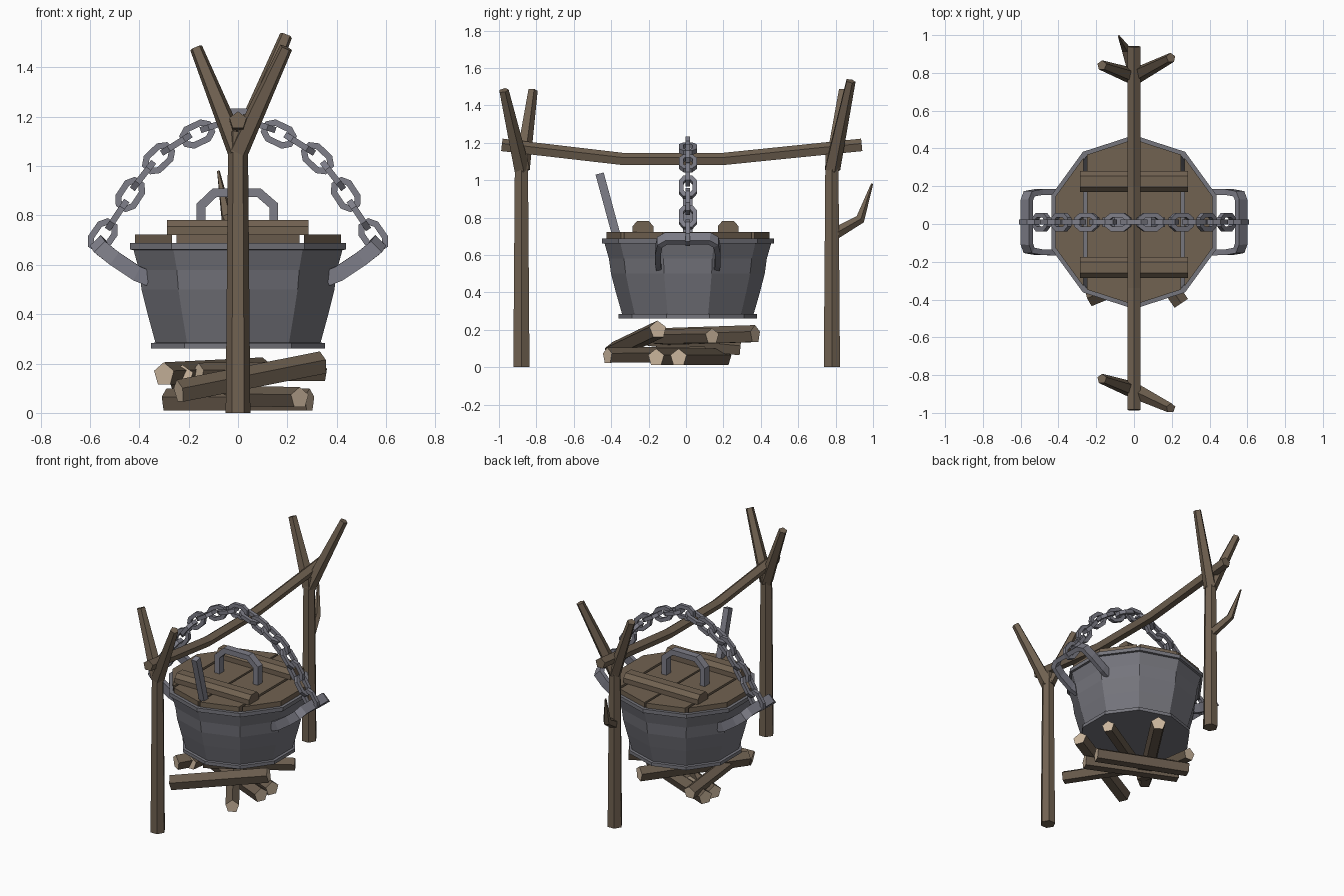
import bpy, bmesh, math
from mathutils import Vector as V

if "Cube" in bpy.data.objects:
    bpy.data.objects.remove(bpy.data.objects["Cube"])


def material(name, col):
    m = bpy.data.materials.new(name)
    m.diffuse_color = (*col, 1)
    m.use_nodes = True
    m.node_tree.nodes["Principled BSDF"].inputs["Base Color"].default_value = m.diffuse_color
    return m


WOOD = material("weathered wood", (0.165, 0.122, 0.083))
BARK = material("log bark", (0.14, 0.105, 0.073))
CUT = material("cut wood", (0.60, 0.47, 0.34))
IRON = material("pot iron", (0.18, 0.18, 0.205))
STEEL = material("handle iron", (0.21, 0.21, 0.25))


def finish(name, bm, *mats):
    bmesh.ops.recalc_face_normals(bm, faces=bm.faces)
    me = bpy.data.meshes.new(name)
    bm.to_mesh(me)
    bm.free()
    for m in mats:
        me.materials.append(m)
    ob = bpy.data.objects.new(name, me)
    bpy.context.collection.objects.link(ob)
    return ob


def ngon(n, r=1.0):
    return [(r * math.cos(math.pi / 2 + 2 * math.pi * i / n),
             r * math.sin(math.pi / 2 + 2 * math.pi * i / n)) for i in range(n)]


def rect(w, h):
    return [(-w / 2, -h / 2), (w / 2, -h / 2), (w / 2, h / 2), (-w / 2, h / 2)]


def sweep(bm, pts, sec, ref, scales=None, closed=False):
    """Sweep a section along a path with mitred corners; end caps get material slot 1."""
    pts = [V(p) for p in pts]
    n, ref, rings = len(pts), V(ref), []
    for i, p in enumerate(pts):
        d_in = p - pts[i - 1] if (i or closed) else pts[1] - p
        d_out = pts[(i + 1) % n] - p if (i < n - 1 or closed) else d_in
        d_in, d_out = d_in.normalized(), d_out.normalized()
        t = (d_in + d_out).normalized()
        side = d_in.cross(ref).normalized()
        up = side.cross(d_in)
        s = scales[i] if scales else 1
        ring = []
        for a, b in sec:
            off = (side * a + up * b) * s
            ring.append(bm.verts.new(p + off - d_in * (off.dot(t) / d_in.dot(t))))
        rings.append(ring)
    k = len(sec)
    for i in range(n if closed else n - 1):
        a, b = rings[i], rings[(i + 1) % n]
        for j in range(k):
            bm.faces.new((a[j], a[(j + 1) % k], b[(j + 1) % k], b[j]))
    if not closed:
        for ring in (rings[0], rings[-1]):
            bm.faces.new(ring).material_index = 1


def bar(name, pts, sec, ref, mat, scales=None, cap=None):
    bm = bmesh.new()
    sweep(bm, pts, sec, ref, scales)
    return finish(name, bm, mat, cap or mat)


PENTA = ngon(5)

# Forked posts: trunk plus two prongs each
posts = {"front": (-0.88, (-0.17, -0.82, 1.48), (0.195, -0.975, 1.48)),
         "back": (0.78, (-0.17, 0.84, 1.48), (0.195, 0.88, 1.53))}
for side, (y, left, right) in posts.items():
    bar(side + "_post", [(0, y, 0), (0, y, 1.14)], ngon(6), (1, 0, 0), WOOD, (0.05, 0.04))
    for tag, tip in (("left", left), ("right", right)):
        bar(f"{side}_post_{tag}_prong", [(0, y, 1.06), tip], PENTA, (0, 1, 0), WOOD,
            (0.045, 0.027))

# Twig on the back post
bar("back_post_twig", [(0, 0.79, 0.71), (-0.045, 0.93, 0.79), (-0.08, 0.995, 0.98)],
    PENTA, (1, 0, 0), WOOD, (0.033, 0.025, 0.006))

# Sagging crossbar
bar("crossbar", [(0, -0.985, 1.185), (0, -0.34, 1.11), (0, 0.2, 1.11), (0, 0.94, 1.185)],
    PENTA, (0, 0, 1), WOOD, (0.037, 0.036, 0.036, 0.037))

# Ten-sided pot, lathed with wall thickness
CY = 0.01
profile = [(0.37, 0.26), (0.37, 0.283), (0.352, 0.285), (0.385, 0.40), (0.411, 0.50),
           (0.422, 0.58), (0.445, 0.66), (0.46, 0.662), (0.46, 0.688), (0.43, 0.688),
           (0.40, 0.55), (0.34, 0.31)]
bm = bmesh.new()
rings = [[bm.verts.new((x * r, y * r + CY, z)) for x, y in ngon(10)] for r, z in profile]
for a, b in zip(rings, rings[1:]):
    for j in range(10):
        bm.faces.new((a[j], a[(j + 1) % 10], b[(j + 1) % 10], b[j]))
bm.faces.new(rings[0])
bm.faces.new(rings[-1])
finish("pot", bm, IRON)

# Lid planks: slices of a ten-sided disc
for i, (x0, x1) in enumerate(((-0.5, -0.267), (-0.25, -0.007), (0.007, 0.25), (0.267, 0.5))):
    bm = bmesh.new()
    low, high = [[bm.verts.new((x, y + CY, z)) for x, y in ngon(10, 0.438)]
                 for z in (0.665, 0.722)]
    bm.faces.new(low)
    bm.faces.new(high)
    for j in range(10):
        bm.faces.new((low[j], low[(j + 1) % 10], high[(j + 1) % 10], high[j]))
    for x, nx in ((x0, -1), (x1, 1)):
        cut = bmesh.ops.bisect_plane(bm, geom=bm.verts[:] + bm.edges[:] + bm.faces[:],
                                     plane_co=(x, 0, 0), plane_no=(nx, 0, 0), clear_outer=True)
        edges = [e for e in cut["geom_cut"] if isinstance(e, bmesh.types.BMEdge)]
        if edges:
            bmesh.ops.holes_fill(bm, edges=edges)
    finish(f"lid_plank_{i + 1}", bm, WOOD)

# Lid battens with chamfered tops
batten = [(-0.055, 0), (0.055, 0), (0.055, 0.035), (0.03, 0.062), (-0.03, 0.062), (-0.055, 0.035)]
for tag, y in (("front", -0.23), ("back", 0.225)):
    bar(f"lid_{tag}_batten", [(-0.287, y, 0.72), (0.285, y, 0.72)], batten, (0, 0, 1), WOOD)

# Lid handle arch
bar("lid_handle", [(-0.15, CY, 0.71), (-0.15, CY, 0.84), (-0.095, CY, 0.892),
                   (0.085, CY, 0.892), (0.145, CY, 0.84), (0.145, CY, 0.71)],
    rect(0.036, 0.05), (0, 1, 0), STEEL)

# Ladle shaft poking out of the front edge
bar("ladle_shaft", [(0, -0.33, 0.55), (0, -0.462, 1.035)], rect(0.045, 0.04), (1, 0, 0), STEEL)

# Pot side handles: flat straps bent into a U
for tag, s in (("left", -1), ("right", 1)):
    half = [(0.36, 0.155, 0.545), (0.41, 0.16, 0.565), (0.50, 0.16, 0.625), (0.555, 0.15, 0.668),
            (0.568, 0.115, 0.688)]
    pts = [(s * x, CY - y, z) for x, y, z in half]
    pts += [(s * x, CY + y, z) for x, y, z in reversed(half)]
    bar(f"pot_{tag}_handle", pts, rect(0.03, 0.062), (-0.7 * s, 0, 0.7), STEEL)

# Chain: links alternate between facing front and edge-on
half = [(0, 1.185), (0.085, 1.168), (0.165, 1.13), (0.25, 1.09), (0.322, 1.032),
        (0.385, 0.962), (0.437, 0.885), (0.49, 0.802), (0.548, 0.718)]
path = [(-x, z) for x, z in reversed(half[1:])] + half
oval = [(0.058, -0.017), (0.058, 0.017), (0.032, 0.036), (-0.032, 0.036),
        (-0.058, 0.017), (-0.058, -0.017), (-0.032, -0.036), (0.032, -0.036)]
bm = bmesh.new()
for i, (x, z) in enumerate(path):
    a, b = path[max(i - 1, 0)], path[min(i + 1, len(path) - 1)]
    u = V((b[0] - a[0], 0, b[1] - a[1])).normalized()
    v, w = V((0, 1, 0)).cross(u), V((0, 1, 0))
    if i % 2:
        v, w = w, v
    c = V((x, CY, z))
    sweep(bm, [c + u * p + v * q for p, q in oval], rect(0.025, 0.025), w, closed=True)
for f in bm.faces:
    f.material_index = 0
finish("chain", bm, STEEL)

# Firewood: five-sided logs with pale cut ends
logs = [((0.29, -0.16, 0.05), (-0.29, 0.10, 0.05), 0.049),
        ((0.29, -0.04, 0.05), (-0.29, 0.20, 0.05), 0.049),
        ((0.25, -0.42, 0.06), (-0.10, 0.10, 0.065), 0.045),
        ((-0.24, -0.39, 0.085), (0.34, -0.15, 0.20), 0.05),
        ((-0.30, -0.25, 0.155), (0.10, 0.37, 0.175), 0.05),
        ((0.34, 0.14, 0.165), (-0.16, -0.15, 0.16), 0.043),
        ((-0.225, -0.20, 0.15), (-0.23, 0.29, 0.10), 0.045)]
for i, (a, b, r) in enumerate(logs):
    bar(f"firewood_log_{i + 1}", [a, b], PENTA, (0, 0, 1), BARK, (r, r), CUT)
